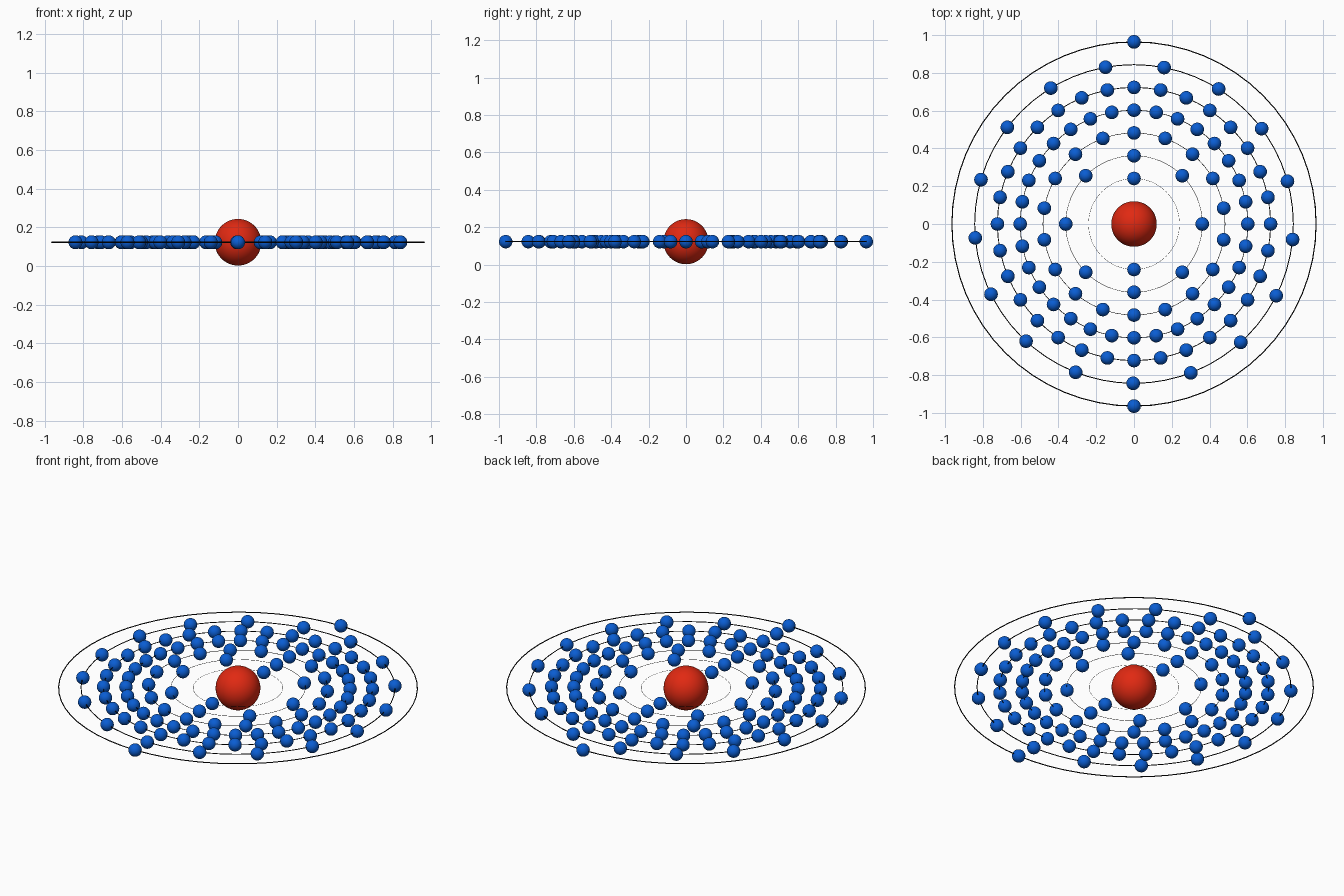
import bpy
from math import sin, cos, radians, tau

if "Cube" in bpy.data.objects:
    bpy.data.objects.remove(bpy.data.objects["Cube"])

Z = 0.1225       # height of the orbital plane
STEP = 0.1205    # spacing between shells, also the nucleus radius
DOT = 0.036      # electron radius


def material(name, rgb):
    m = bpy.data.materials.new(name)
    m.diffuse_color = (*rgb, 1)
    m.use_nodes = True
    m.node_tree.nodes["Principled BSDF"].inputs["Base Color"].default_value = m.diffuse_color
    return m


red = material("red", (0.75, 0.022, 0.006))
blue = material("blue", (0.003, 0.11, 0.65))
black = material("black", (0.003, 0.003, 0.003))


def finish(name, mat):
    ob = bpy.context.object
    ob.name = name
    ob.data.materials.append(mat)
    bpy.ops.object.shade_smooth()
    return ob


# central nucleus
bpy.ops.mesh.primitive_uv_sphere_add(segments=48, ring_count=24, radius=STEP, location=(0, 0, Z))
finish("nucleus", red)

# one electron mesh shared by every electron
bpy.ops.mesh.primitive_uv_sphere_add(segments=32, ring_count=16, radius=DOT)
first = finish("electron_source", blue)
electron_mesh = first.data
bpy.data.objects.remove(first)

# shells: number of electrons and angle of the first one
shells = [(2, 90), (8, 90), (18, 90), (32, 90), (32, 90), (17, -90.3), (2, 90)]
for i, (count, start) in enumerate(shells, 1):
    r = STEP * (i + 1)
    # thin orbit ring, thickness in proportion to its radius
    bpy.ops.mesh.primitive_torus_add(major_segments=64, minor_segments=8, major_radius=r,
                                     minor_radius=0.003 * r, location=(0, 0, Z))
    finish(f"orbit_ring_{i}", black)
    # electrons evenly spread along the ring
    for k in range(count):
        a = radians(start) + tau * k / count
        e = bpy.data.objects.new(f"electron_{i}_{k + 1}", electron_mesh)
        e.location = (r * cos(a), r * sin(a), Z)
        bpy.context.collection.objects.link(e)
